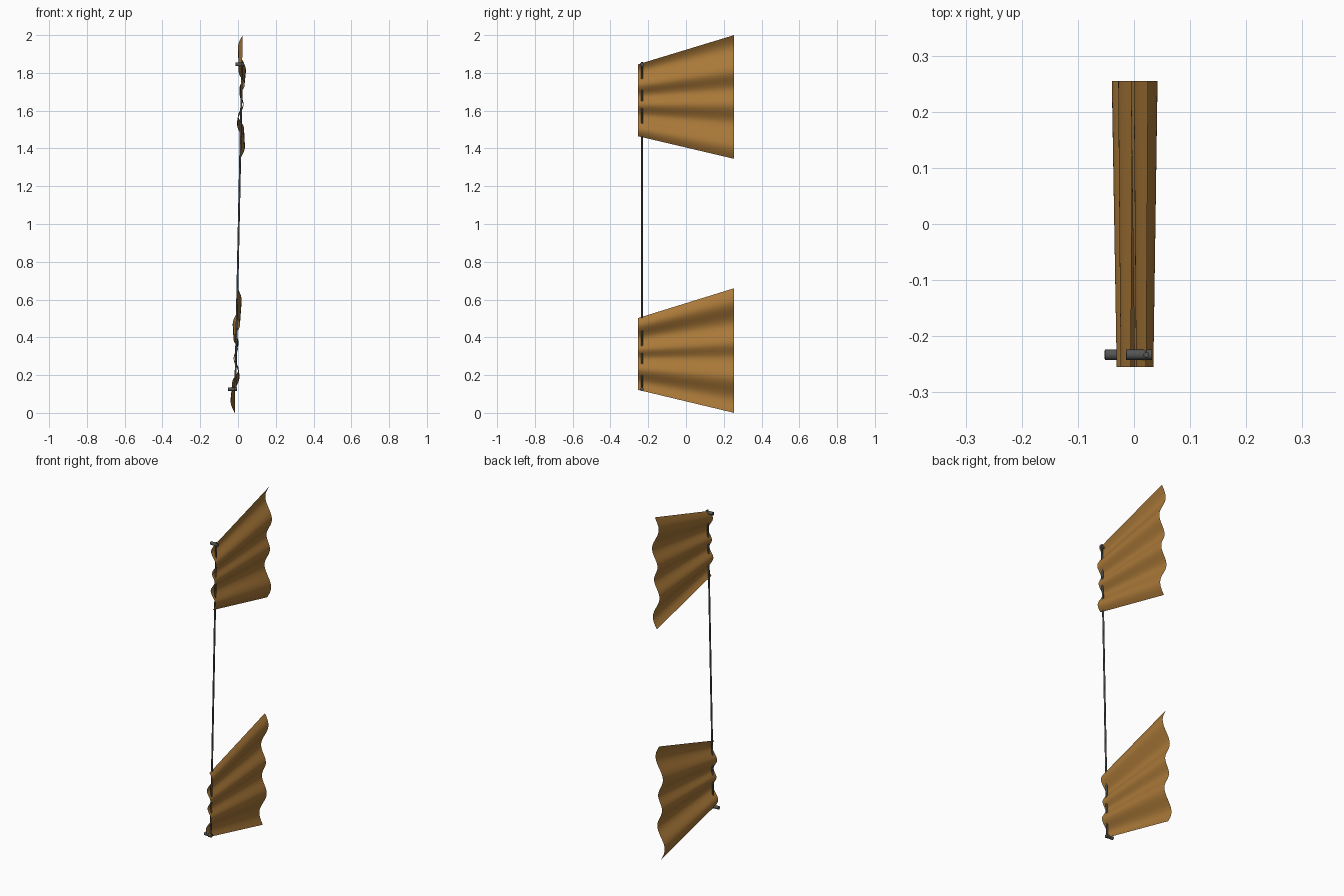
import bpy, bmesh, math
from mathutils import Vector

if "Cube" in bpy.data.objects:
    bpy.data.objects.remove(bpy.data.objects["Cube"])

def material(name, col):
    m = bpy.data.materials.new(name)
    m.diffuse_color = (*col, 1)
    m.use_nodes = True
    m.node_tree.nodes["Principled BSDF"].inputs["Base Color"].default_value = m.diffuse_color
    return m

BRASS = material("golden_brown", (0.40, 0.19, 0.04))
STEEL = material("dark_grey", (0.09, 0.09, 0.085))

def lean(z):
    # the whole object leans slightly towards +x
    return 0.004 + 0.021 * (z - 1.0)

# Ripple crests along the sheet: (position, offset)
CRESTS = [(-0.1, -0.024), (0.1, 0.024), (0.29, -0.021), (0.44, 0.012),
          (0.56, -0.012), (0.71, 0.021), (0.9, -0.024), (1.1, 0.024)]

def ripple(t):
    for (a, p), (b, q) in zip(CRESTS, CRESTS[1:]):
        if a <= t <= b:
            s = 0.5 - 0.5 * math.cos(math.pi * (t - a) / (b - a))
            return p + (q - p) * s

def finish(bm, name, mat):
    me = bpy.data.meshes.new(name)
    bm.to_mesh(me)
    bm.free()
    me.materials.append(mat)
    ob = bpy.data.objects.new(name, me)
    bpy.context.collection.objects.link(ob)
    return ob

# Rippled fan sheets, narrow at the rod and wide behind
def sheet(name, narrow, wide, sign, n=96, rows=6):
    bm = bmesh.new()
    grid = []
    for j in range(rows + 1):
        v = j / rows
        lo = narrow[0] + (wide[0] - narrow[0]) * v
        hi = narrow[1] + (wide[1] - narrow[1]) * v
        amp = sign * (0.72 + 0.28 * v)
        row = []
        for i in range(n + 1):
            t = i / n
            z = lo + (hi - lo) * t
            row.append(bm.verts.new((lean(z) + amp * ripple(t), -0.255 + 0.51 * v, z)))
        grid.append(row)
    for j in range(rows):
        for i in range(n):
            f = bm.faces.new((grid[j][i], grid[j + 1][i], grid[j + 1][i + 1], grid[j][i + 1]))
            f.smooth = True
    finish(bm, name, BRASS)

sheet("upper_sheet", (1.465, 1.845), (1.345, 2.0), 1)
sheet("lower_sheet", (0.122, 0.502), (0.0, 0.66), -1)

# Round bars: the long rod and the two end pegs
def bar(name, a, b, r):
    a, b = Vector(a), Vector(b)
    bm = bmesh.new()
    bmesh.ops.create_cone(bm, cap_ends=True, segments=16, radius1=r, radius2=r, depth=(b - a).length)
    for f in bm.faces:
        f.smooth = len(f.verts) == 4
    ob = finish(bm, name, STEEL)
    ob.location = (a + b) / 2
    ob.rotation_mode = 'QUATERNION'
    ob.rotation_quaternion = (b - a).to_track_quat('Z', 'Y')

Y = -0.233
bar("long_rod", (lean(0.115), Y, 0.115), (lean(1.858), Y, 1.858), 0.005)
bar("upper_peg", (-0.014, Y, 1.845), (0.032, Y, 1.844), 0.011 / 2 + 0.004)
bar("lower_peg", (-0.052, Y, 0.126), (-0.006, Y, 0.125), 0.011 / 2 + 0.004)
